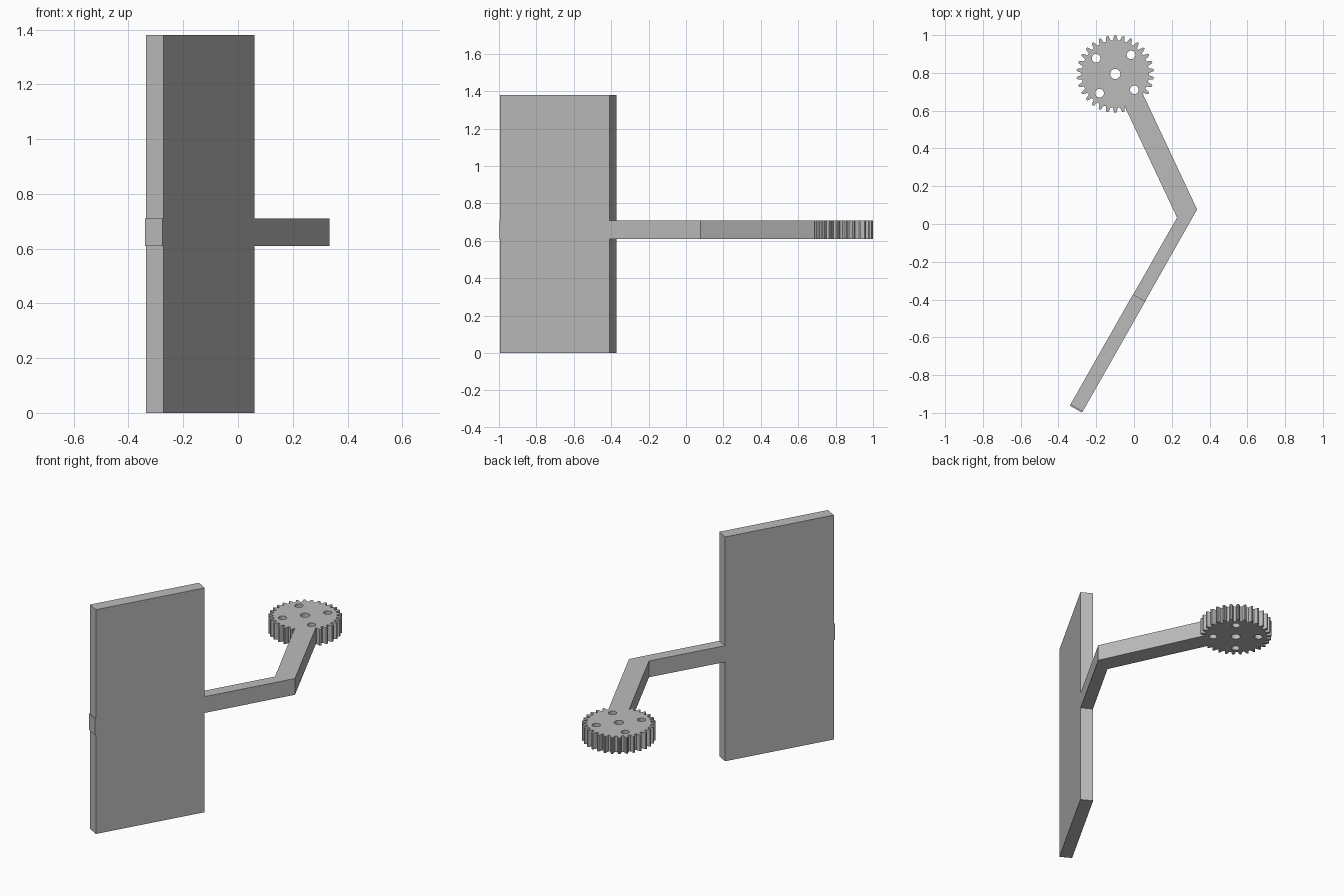
import bpy, bmesh
from math import cos, sin, pi, radians
from mathutils import Vector

if "Cube" in bpy.data.objects:
    bpy.data.objects.remove(bpy.data.objects["Cube"])

grey = bpy.data.materials.new("plain grey")
grey.use_nodes = True
shade = (0.5, 0.5, 0.5, 1)
grey.diffuse_color = shade
grey.node_tree.nodes["Principled BSDF"].inputs["Base Color"].default_value = shade

ARM_LOW, ARM_HIGH = 0.61, 0.71
GEAR = Vector((-0.099, 0.794))


def add_object(name, mesh):
    mesh.materials.append(grey)
    obj = bpy.data.objects.new(name, mesh)
    bpy.context.collection.objects.link(obj)
    return obj


def prism(name, outline, low, high):
    """Extrude a plan outline between two heights."""
    bm = bmesh.new()
    base = bm.faces.new([bm.verts.new((p[0], p[1], low)) for p in outline])
    top = bmesh.ops.extrude_face_region(bm, geom=[base])["geom"]
    verts = [g for g in top if isinstance(g, bmesh.types.BMVert)]
    bmesh.ops.translate(bm, verts=verts, vec=(0, 0, high - low))
    bmesh.ops.recalc_face_normals(bm, faces=bm.faces)
    mesh = bpy.data.meshes.new(name)
    bm.to_mesh(mesh)
    bm.free()
    return add_object(name, mesh)


def circle(centre, radius, sides=24):
    return [centre + radius * Vector((cos(2 * pi * i / sides), sin(2 * pi * i / sides)))
            for i in range(sides)]


# Tall flat paddle, turned in plan
along = Vector((cos(radians(60.4)), sin(radians(60.4))))
across = Vector((along.y, -along.x))
inner, outer = Vector((-0.005, -0.372)), Vector((0.06, -0.409))
prism("paddle", [inner, outer, outer - along * 0.672, inner - along * 0.672], 0, 1.38)

# Bent arm: the lower half runs through the paddle, the upper half meets the gear
elbow_in, elbow_out = Vector((0.228, 0.034)), Vector((0.334, 0.077))
inset = across * 0.0005
prism("lower_arm", [inner - along * 0.678 + inset, outer - along * 0.678 - inset,
                    elbow_out, elbow_in], ARM_LOW, ARM_HIGH)
prism("upper_arm", [elbow_in, elbow_out, (0.044, 0.695), (-0.051, 0.626)],
      ARM_LOW, ARM_HIGH)

# Gear outline: rounded teeth
TEETH = 30
step = 2 * pi / TEETH
tooth = [(-0.32, 0.178), (-0.25, 0.190), (-0.14, 0.203), (0, 0.206),
         (0.14, 0.203), (0.25, 0.190), (0.32, 0.178)]
rim = []
for i in range(TEETH):
    for turn, radius in tooth:
        a = (i + 0.5 + turn) * step
        rim.append(GEAR + radius * Vector((cos(a), sin(a))))

# Centre bore and four lightening holes
loops = [rim, circle(GEAR, 0.027)]
for i in range(4):
    a = radians(50.5 + 90 * i)
    loops.append(circle(GEAR + 0.131 * Vector((cos(a), sin(a))), 0.023))

# Filled curve turned into a solid gear
curve = bpy.data.curves.new("gear_profile", "CURVE")
curve.dimensions = "2D"
curve.fill_mode = "BOTH"
curve.extrude = (ARM_HIGH - ARM_LOW) / 2
for loop in loops:
    spline = curve.splines.new("POLY")
    spline.points.add(len(loop) - 1)
    for point, p in zip(spline.points, loop):
        point.co = (p.x, p.y, 0, 1)
    spline.use_cyclic_u = True
profile = bpy.data.objects.new("gear_profile", curve)
bpy.context.collection.objects.link(profile)
bpy.context.view_layer.update()
graph = bpy.context.evaluated_depsgraph_get()
mesh = bpy.data.meshes.new_from_object(profile.evaluated_get(graph))
bpy.data.objects.remove(profile)
bm = bmesh.new()
bm.from_mesh(mesh)
bmesh.ops.remove_doubles(bm, verts=bm.verts, dist=0.0001)
bmesh.ops.recalc_face_normals(bm, faces=bm.faces)
for face in bm.faces:
    face.smooth = False
bm.to_mesh(mesh)
bm.free()
mesh.materials.clear()
gear = add_object("gear", mesh)
gear.location.z = (ARM_LOW + ARM_HIGH) / 2
